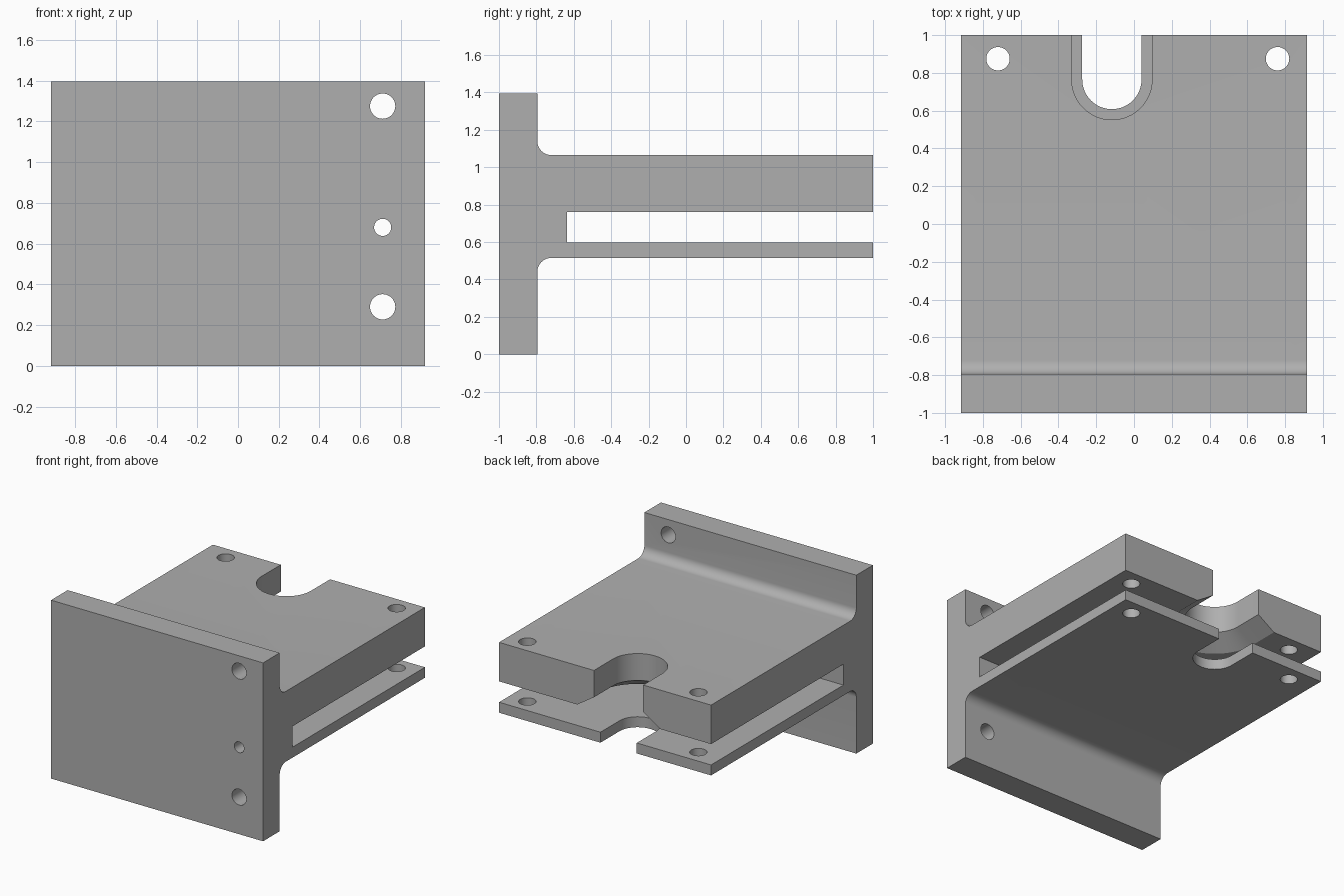
import bpy
import bmesh
from math import cos, sin, pi, radians
from mathutils import Matrix

cube = bpy.data.objects.get("Cube")
if cube:
    bpy.data.objects.remove(cube, do_unlink=True)

HALF_W = 0.917
HEIGHT = 1.395
FILLET = 0.075


def new_object(name, bm):
    bmesh.ops.recalc_face_normals(bm, faces=bm.faces)
    mesh = bpy.data.meshes.new(name)
    bm.to_mesh(mesh)
    bm.free()
    obj = bpy.data.objects.new(name, mesh)
    bpy.context.collection.objects.link(obj)
    return obj


def loft(name, rings):
    """Closed solid through a list of matching outlines."""
    bm = bmesh.new()
    loops = [[bm.verts.new(p) for p in ring] for ring in rings]
    for a, b in zip(loops, loops[1:]):
        for i in range(len(a)):
            j = (i + 1) % len(a)
            bm.faces.new((a[i], a[j], b[j], b[i]))
    bm.faces.new(loops[0])
    bm.faces.new(loops[-1])
    return new_object(name, bm)


def arc(cx, cy, r, start, end, steps):
    angles = [radians(start + (end - start) * i / steps) for i in range(steps + 1)]
    return [(cx + r * cos(a), cy + r * sin(a)) for a in angles]


def cylinder(name, location, radius, depth, axis):
    bm = bmesh.new()
    turn = Matrix.Rotation(pi / 2, 4, 'X') if axis == 'Y' else Matrix.Identity(4)
    bmesh.ops.create_cone(bm, cap_ends=True, segments=48, radius1=radius, radius2=radius,
                          depth=depth, matrix=Matrix.Translation(location) @ turn)
    return new_object(name, bm)


def u_cutter(name, sections):
    """Round-ended slot open to the back, lofted through (radius, height) pairs."""
    rings = []
    for r, z in sections:
        outline = [(-0.117 + r, 1.1)] + arc(-0.117, 0.765, r, 0, -180, 32) + [(-0.117 - r, 1.1)]
        rings.append([(x, y, z) for x, y in outline])
    return loft(name, rings)


# Side profile: upright front plate with a thick and a thin shelf
profile = [(-1, 0), (-0.795, 0)]
profile += arc(-0.795 + FILLET, 0.515 - FILLET, FILLET, 180, 90, 10)
profile += [(1, 0.515), (1, 0.597), (-0.635, 0.597), (-0.635, 0.76), (1, 0.76), (1, 1.065)]
profile += arc(-0.795 + FILLET, 1.065 + FILLET, FILLET, 270, 180, 10)
profile += [(-0.795, HEIGHT), (-1, HEIGHT)]
bracket = loft("bracket", [[(x, y, z) for y, z in profile] for x in (-HALF_W, HALF_W)])

# Slots: the thick shelf flares out underneath, the thin shelf is straight
cutters = [
    u_cutter("upper_slot_cutter", [(0.358, 0.7), (0.358, 0.76), (0.213, 0.855), (0.213, 1.2)]),
    u_cutter("lower_slot_cutter", [(0.157, 0.4), (0.157, 0.68)]),
]
# Holes through both shelves
for x in (-0.72, 0.76):
    cutters.append(cylinder("shelf_hole_cutter", (x, 0.875, 0.8), 0.062, 1, 'Z'))
# Holes through the front plate, the small one opening into the gap
for z, r in ((1.275, 0.062), (0.68, 0.042), (0.29, 0.062)):
    cutters.append(cylinder("plate_hole_cutter", (0.71, -0.8, z), r, 0.6, 'Y'))

for cutter in cutters:
    cutter.hide_render = True
    mod = bracket.modifiers.new("cut", 'BOOLEAN')
    mod.operation = 'DIFFERENCE'
    mod.solver = 'EXACT'
    mod.object = cutter

# Bake the cuts and remove the helpers
bpy.context.view_layer.update()
graph = bpy.context.evaluated_depsgraph_get()
cut_mesh = bpy.data.meshes.new_from_object(bracket.evaluated_get(graph))
bracket.modifiers.clear()
bracket.data = cut_mesh
for cutter in cutters:
    bpy.data.objects.remove(cutter, do_unlink=True)

# Plain grey finish
grey = bpy.data.materials.new("grey")
grey.use_nodes = True
colour = (0.43, 0.43, 0.43, 1)
grey.diffuse_color = colour
grey.node_tree.nodes["Principled BSDF"].inputs["Base Color"].default_value = colour
cut_mesh.materials.clear()
cut_mesh.materials.append(grey)

# Smooth fillets and holes, sharp corners
bpy.ops.object.select_all(action='DESELECT')
bracket.select_set(True)
bpy.context.view_layer.objects.active = bracket
bpy.ops.object.shade_smooth_by_angle(angle=radians(30))
